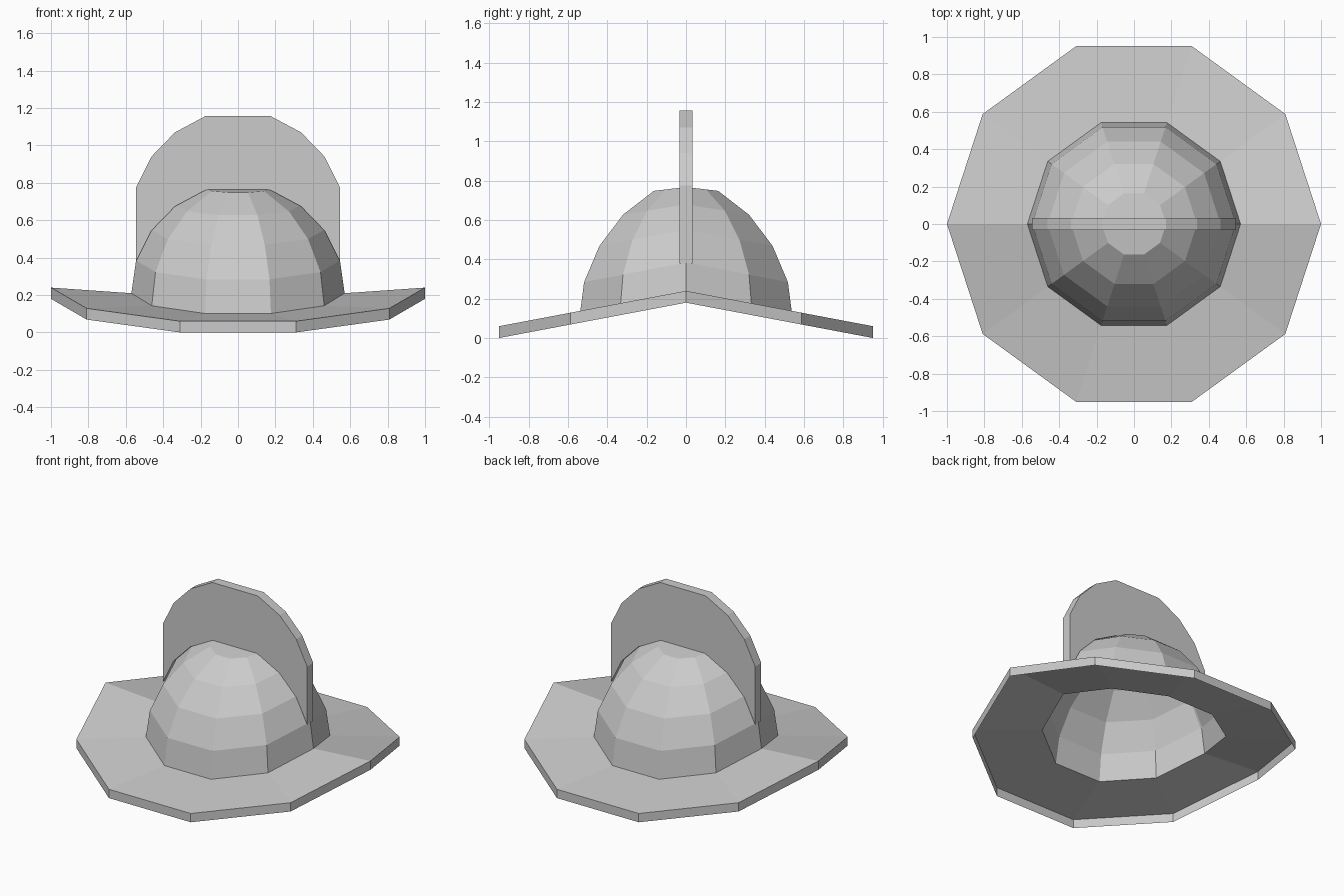
import bpy, bmesh
from math import cos, sin, pi

if "Cube" in bpy.data.objects:
    bpy.data.objects.remove(bpy.data.objects["Cube"])

SIDES = 10


def new_object(name, bm):
    bmesh.ops.remove_doubles(bm, verts=bm.verts, dist=1e-4)
    bmesh.ops.recalc_face_normals(bm, faces=bm.faces)
    mesh = bpy.data.meshes.new(name)
    bm.to_mesh(mesh)
    bm.free()
    obj = bpy.data.objects.new(name, mesh)
    bpy.context.collection.objects.link(obj)
    return obj


def ring(bm, radius, ridge_z, droop):
    """Ten-sided loop that sags towards the front and back."""
    pts = [(radius * cos(2 * pi * i / SIDES), radius * sin(2 * pi * i / SIDES))
           for i in range(SIDES)]
    return [bm.verts.new((x, y, ridge_z - droop * abs(y))) for x, y in pts]


def bridge(bm, a, b):
    for i in range(SIDES):
        j = (i + 1) % SIDES
        bm.faces.new((a[i], a[j], b[j], b[i]))


# Helmet shell: hanging rim edge, brim and open dome as one thin sheet
bm = bmesh.new()
sections = [(1.0, 0.18, 0.189), (1.0, 0.24, 0.189), (0.57, 0.21, 0.2),
            (0.545, 0.385, 0.195), (0.463, 0.55, 0.185),
            (0.337, 0.68, 0.165), (0.172, 0.768, 0.12)]
rings = [ring(bm, *s) for s in sections]
for lower, upper in zip(rings, rings[1:]):
    bridge(bm, lower, upper)
top = bm.verts.new((0, 0, 0.768))
for i in range(SIDES):
    bm.faces.new((rings[-1][i], rings[-1][(i + 1) % SIDES], top))
new_object("helmet_shell", bm)

# Crest: the dome's ridge line raised into a thin upright plate
bm = bmesh.new()
half = [(r, z) for r, z, _ in sections[3:]]
ridge = half + [(-x, z) for x, z in reversed(half)]
RISE, HALF_THICK = 0.39, 0.033
cols = []
for x, z in ridge:
    low, high = z - 0.006, z + RISE
    cols.append([bm.verts.new(p) for p in (
        (x, -HALF_THICK, low), (x, -HALF_THICK, high),
        (x, HALF_THICK, high), (x, HALF_THICK, low))])
for a, b in zip(cols, cols[1:]):
    for k in range(4):
        m = (k + 1) % 4
        bm.faces.new((a[k], a[m], b[m], b[k]))
bm.faces.new(cols[0])
bm.faces.new(cols[-1])
new_object("crest", bm)
